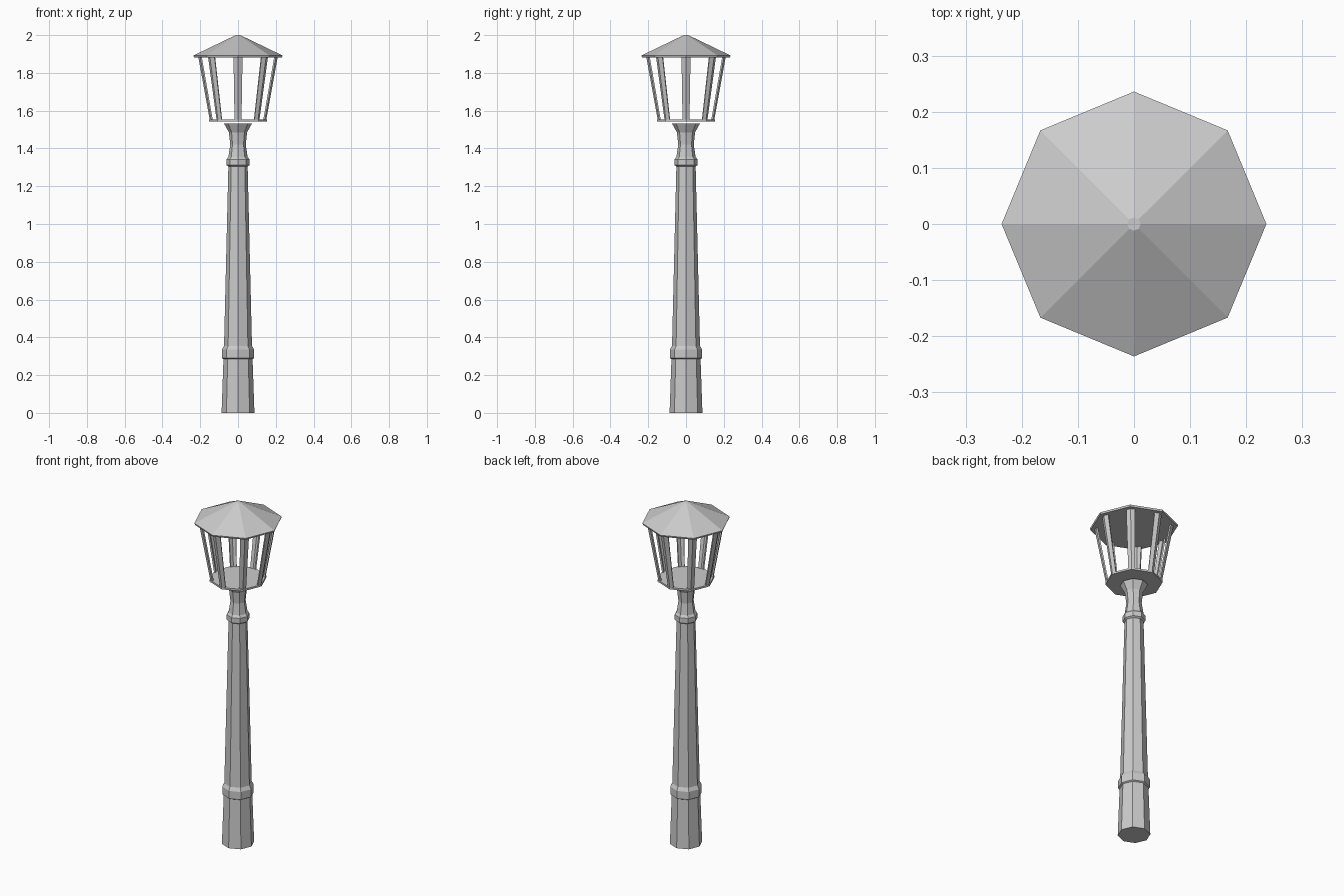
import bpy, math
from mathutils import Vector

if "Cube" in bpy.data.objects:
    bpy.data.objects.remove(bpy.data.objects["Cube"])

N = 8


def make(name, verts, faces):
    mesh = bpy.data.meshes.new(name)
    mesh.from_pydata(verts, [], faces)
    mesh.update()
    obj = bpy.data.objects.new(name, mesh)
    bpy.context.collection.objects.link(obj)
    return obj


def loft(name, rings):
    """Skin equal-sized point rings (counter-clockwise, bottom to top), capped."""
    n = len(rings[0])
    verts = [p for ring in rings for p in ring]
    faces = [list(range(n))[::-1], list(range(len(verts) - n, len(verts)))]
    for k in range(len(rings) - 1):
        for i in range(n):
            j = (i + 1) % n
            faces.append([k * n + i, k * n + j, (k + 1) * n + j, (k + 1) * n + i])
    return make(name, verts, faces)


def corner(i, r, z):
    a = 2 * math.pi * i / N
    return Vector((r * math.cos(a), r * math.sin(a), z))


def turned(name, profile):
    """Octagonal solid from (radius, height) pairs."""
    return loft(name, [[corner(i, r, z) for i in range(N)] for r, z in profile])


# Tapered post with two collars and a flared neck
turned("post", [(0.087, 0), (0.077, 0.285), (0.085, 0.29), (0.085, 0.335),
                (0.074, 0.355), (0.051, 1.305), (0.061, 1.312), (0.061, 1.342),
                (0.051, 1.355), (0.041, 1.42), (0.048, 1.485), (0.074, 1.532)])

# Lantern floor
turned("lantern_floor", [(0.153, 1.543), (0.153, 1.554)])

# Roof with thin rim and small flat tip
turned("lantern_roof", [(0.232, 1.882), (0.236, 1.892), (0.012, 2.0)])


# Angled corner bars, V-shaped in section and leaning outward
def bar_section(i, r, width, z, thick=0.009):
    here = corner(i, r, z)
    d_next = (corner(i + 1, r, z) - here).normalized() * width
    d_prev = (corner(i - 1, r, z) - here).normalized() * width
    outer = [here + d_prev, here, here + d_next]
    n_prev, n_next = (corner(i - 0.5, thick, 0), corner(i + 0.5, thick, 0))
    inner = [outer[2] - n_next, corner(i, r - thick * 1.08, z), outer[0] - n_prev]
    return outer + inner


for i in range(N):
    loft(f"corner_bar_{i + 1}", [bar_section(i, 0.150, 0.020, 1.553),
                                 bar_section(i, 0.210, 0.026, 1.884)])
